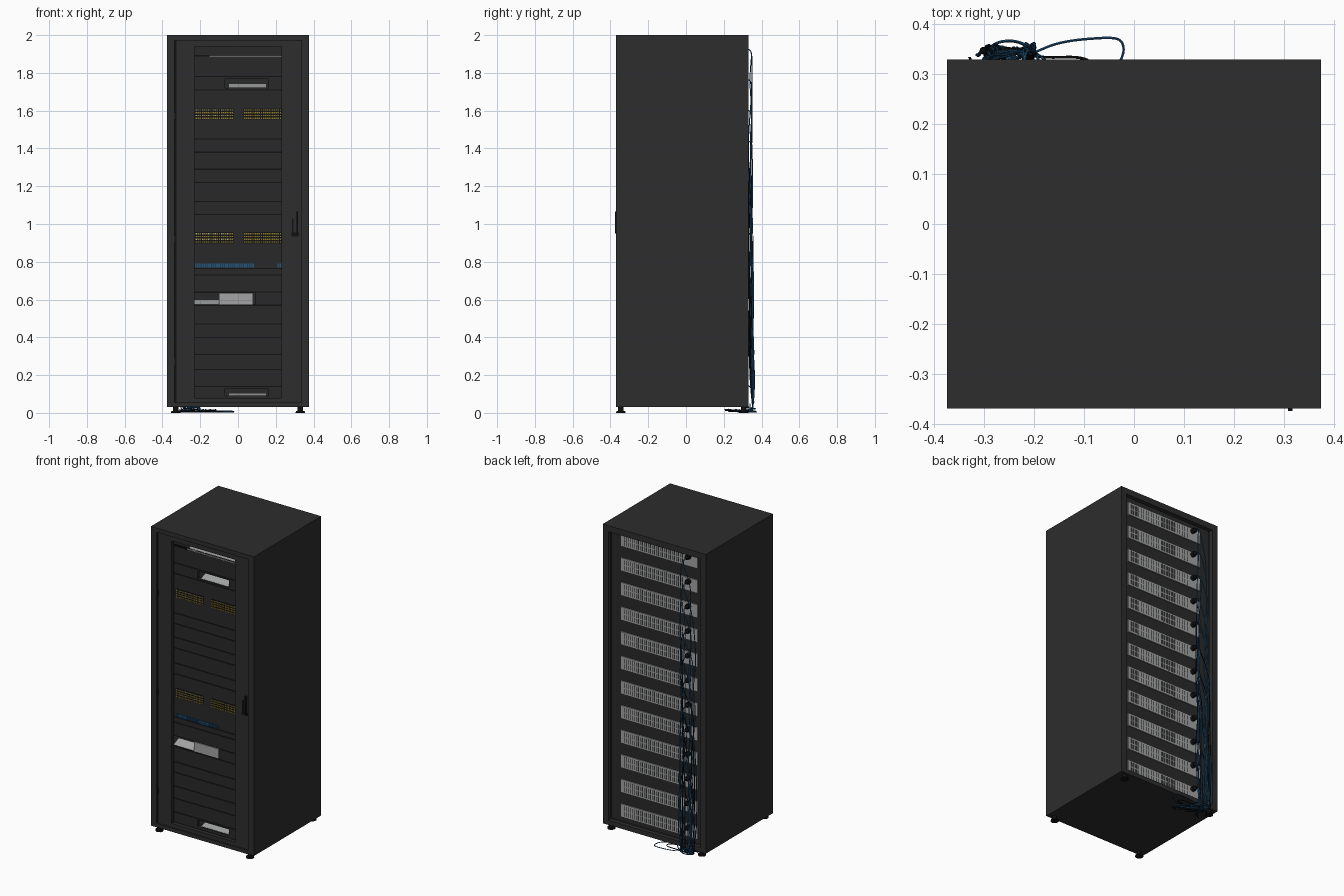
import bpy, bmesh, math, random
from mathutils import Vector, Matrix

if "Cube" in bpy.data.objects:
    bpy.data.objects.remove(bpy.data.objects["Cube"])

random.seed(4)


def material(name, rgb):
    m = bpy.data.materials.new(name)
    m.diffuse_color = (*rgb, 1)
    m.use_nodes = True
    m.node_tree.nodes["Principled BSDF"].inputs["Base Color"].default_value = m.diffuse_color
    return m


CHARCOAL = material("charcoal", (0.026, 0.026, 0.026))
DARK = material("dark_unit", (0.022, 0.022, 0.022))
BLACK = material("black", (0.006, 0.006, 0.006))
GREY = material("light_grey", (0.36, 0.37, 0.365))
YELLOW = material("yellow", (0.30, 0.21, 0.03))
BLUE = material("blue", (0.015, 0.085, 0.19))


def finish(name, bm, mat, smooth=False):
    me = bpy.data.meshes.new(name)
    bm.to_mesh(me)
    bm.free()
    me.materials.append(mat)
    ob = bpy.data.objects.new(name, me)
    bpy.context.collection.objects.link(ob)
    if smooth:
        bpy.ops.object.select_all(action='DESELECT')
        ob.select_set(True)
        bpy.context.view_layer.objects.active = ob
        bpy.ops.object.shade_smooth_by_angle(angle=math.radians(40))
    return ob


def boxes(name, items, mat):
    """One mesh from boxes given as (x0, x1, y0, y1, z0, z1)."""
    bm = bmesh.new()
    for x0, x1, y0, y1, z0, z1 in items:
        mid = Vector(((x0 + x1) / 2, (y0 + y1) / 2, (z0 + z1) / 2))
        size = Matrix.Diagonal((x1 - x0, y1 - y0, z1 - z0, 1))
        bmesh.ops.create_cube(bm, size=1, matrix=Matrix.Translation(mid) @ size)
    return finish(name, bm, mat)


def frame(name, outer, inner, y0, y1, mat):
    """Rectangular frame; outer and inner are (x0, x1, z0, z1)."""
    a, b, c, d = outer
    e, f, g, h = inner
    return boxes(name, [(a, e, y0, y1, c, d), (f, b, y0, y1, c, d),
                        (e, f, y0, y1, c, g), (e, f, y0, y1, h, d)], mat)


def cylinders(name, items, mat):
    """Cones given as (position, axis rotation, r1, r2, depth)."""
    bm = bmesh.new()
    for pos, rot, r1, r2, depth in items:
        bmesh.ops.create_cone(bm, cap_ends=True, segments=16, radius1=r1, radius2=r2,
                              depth=depth, matrix=Matrix.Translation(pos) @ rot)
    return finish(name, bm, mat, True)


def ramp(name, x0, x1, y0, z0, y1, z1, mat):
    """Thin light tray rising towards the back."""
    bm = bmesh.new()
    v = [bm.verts.new(p) for p in ((x0, y0, z0), (x1, y0, z0), (x1, y1, z1), (x0, y1, z1))]
    face = bm.faces.new(v)
    r = bmesh.ops.extrude_face_region(bm, geom=[face])
    bmesh.ops.translate(bm, vec=(0, 0.002, -0.004),
                        verts=[g for g in r["geom"] if isinstance(g, bmesh.types.BMVert)])
    bmesh.ops.recalc_face_normals(bm, faces=bm.faces)
    return finish(name, bm, mat)


# Cabinet shell
boxes("side_panels", [(s - 0.01, s + 0.01, -0.37, 0.33, 0.03, 2.0) for s in (-0.365, 0.365)], CHARCOAL)
boxes("top_panel", [(-0.375, 0.375, -0.37, 0.33, 1.98, 2.0)], CHARCOAL)
boxes("bottom_panel", [(-0.375, 0.375, -0.37, 0.33, 0.03, 0.05)], CHARCOAL)
OUT = (-0.375, 0.375, 0.03, 2.0)
frame("front_frame", OUT, (-0.335, 0.335, 0.055, 1.972), -0.37, -0.335, CHARCOAL)
frame("back_frame", OUT, (-0.335, 0.335, 0.06, 1.96), 0.30, 0.33, CHARCOAL)

# Door with tall window, hinge rod and handle
frame("door", (-0.326, 0.335, 0.055, 1.972), (-0.23, 0.23, 0.08, 1.94), -0.362, -0.335, CHARCOAL)
boxes("hinge_rod", [(-0.335, -0.326, -0.358, -0.345, 0.055, 1.972)], BLACK)
boxes("hinges", [(-0.336, -0.325, -0.366, -0.35, z, z + 0.04) for z in (0.25, 0.9, 1.55)], BLACK)
boxes("door_handle", [(0.282, 0.322, -0.367, -0.361, 0.935, 0.955),
                      (0.287, 0.294, -0.367, -0.361, 0.955, 1.03),
                      (0.309, 0.318, -0.375, -0.361, 0.95, 1.065)], BLACK)

# Levelling feet
up = Matrix.Identity(4)
feet = []
for x in (-0.33, 0.33):
    for y in (-0.345, 0.305):
        feet += [((x, y, 0.005), up, 0.025, 0.023, 0.01), ((x, y, 0.022), up, 0.014, 0.014, 0.025)]
cylinders("feet", feet, BLACK)

# Inner chassis filling the cabinet
boxes("chassis", [(-0.35, 0.35, -0.22, 0.275, 0.05, 1.98)], DARK)

# Front rack units behind the window
Y0, Y1 = -0.32, -0.30
edges = [0.14, 0.23, 0.31, 0.40, 0.47, 0.57, None, 0.64, 0.73, 0.765, 1.05, 1.12, 1.22,
         1.29, 1.38, 1.45, 1.71, None, 1.78, 1.89]
units = [(-0.3, 0.3, Y0, Y1, a + 0.003, b - 0.003)
         for a, b in zip(edges, edges[1:]) if a is not None and b is not None]
for a, b in ((0.06, 0.14), (1.71, 1.78)):
    units += [(-0.3, -0.07, Y0, Y1, a + 0.003, b - 0.003), (0.16, 0.3, Y0, Y1, a + 0.003, b - 0.003),
              (-0.07, 0.16, Y0, Y1, b - 0.012, b - 0.003)]
units += [(-0.07, 0.16, Y0, Y1, 1.713, 1.72), (-0.07, 0.16, Y0, Y1, 0.063, 0.09),
          (0.09, 0.3, Y0, Y1, 0.573, 0.637)]
boxes("front_units", units, DARK)
boxes("unit_gaps", [(-0.3, 0.3, Y0 + 0.006, Y1 - 0.002, z - 0.003, z + 0.003)
                    for z in edges if z is not None], BLACK)

# Light trays seen through the openings
ramp("upper_slot_tray", -0.05, 0.15, -0.315, 1.722, -0.26, 1.745, GREY)
ramp("lower_slot_tray", -0.05, 0.15, -0.315, 0.092, -0.26, 0.106, GREY)
ramp("bay_tray", -0.25, -0.10, -0.315, 0.575, -0.26, 0.60, GREY)
boxes("bay_plate", [(-0.10, 0.08, -0.317, -0.305, 0.573, 0.635)], GREY)
boxes("top_unit_lid", [(-0.15, 0.3, -0.318, -0.22, 1.886, 1.893)], GREY)

# Patch panels: two banks of small ports at two heights
yellow, pale, sockets = [], [], []
for z in (0.90, 1.555):
    for x0, n in ((-0.228, 18), (0.028, 18)):
        sockets.append((x0, x0 + 0.204, Y0 - 0.002, Y0, z - 0.002, z + 0.057))
        for row in range(4):
            for i in range(n):
                x = x0 + 0.003 + i * 0.0112
                zz = z + 0.002 + row * 0.0145
                b = (x, x + 0.0075, Y0 - 0.006, Y0 - 0.001, zz, zz + 0.0065)
                (pale if x0 < 0 and row in (1, 3) and i % 3 == 0 else yellow).append(b)
boxes("port_recesses", sockets, BLACK)
boxes("yellow_ports", yellow, YELLOW)
boxes("pale_ports", pale, GREY)

# Blue network ports
blue = []
for row in range(2):
    for i in range(41):
        x = -0.228 + i * 0.0112
        if x < 0.085 or x > 0.2:
            blue.append((x, x + 0.009, Y0 - 0.005, Y0, 0.769 + row * 0.012, 0.779 + row * 0.012))
boxes("blue_ports", blue, BLUE)

# Back power units: grey plates with vent slots and a round plug each
plates, slots, plugs = [], [], []
back = Matrix.Rotation(-math.pi / 2, 4, 'X')
heights = [0.08 + 0.162 * k for k in range(12)]
for z in heights:
    plates.append((-0.28, 0.28, 0.27, 0.282, z, z + 0.086))
    for i in range(46):
        x = -0.18 + i * 0.0097
        slots += [(x, x + 0.002, 0.28, 0.2828, z + a, z + a + 0.03) for a in (0.01, 0.046)]
    plugs += [((-0.22, 0.293, z + 0.066), back, 0.016, 0.016, 0.024),
              ((-0.22, 0.312, z + 0.066), back, 0.013, 0.007, 0.018)]
boxes("back_plates", plates, GREY)
boxes("back_vents", slots, BLACK)
cylinders("power_plugs", plugs, BLACK)


def cable(name, pts, mat, radius=0.0028):
    cu = bpy.data.curves.new(name + "_path", 'CURVE')
    cu.dimensions = '3D'
    cu.bevel_depth, cu.bevel_resolution, cu.resolution_u = radius, 1, 6
    sp = cu.splines.new('NURBS')
    sp.points.add(len(pts) - 1)
    for p, c in zip(sp.points, pts):
        p.co = (*c, 1)
    sp.order_u, sp.use_endpoint_u = 4, True
    tmp = bpy.data.objects.new("cable_path", cu)
    me = bpy.data.meshes.new_from_object(tmp)
    bpy.data.objects.remove(tmp)
    bm = bmesh.new()
    bm.from_mesh(me)
    bpy.data.meshes.remove(me)
    finish(name, bm, mat, True)


# Cables hanging from each plug and trailing on the floor
R = random.uniform
for k, z in enumerate(heights):
    for j in range(2):
        zp, x, y = z + 0.066, R(-0.31, -0.20), R(0.325, 0.345)
        pts = [(-0.22, 0.315, zp), (-0.22, 0.345, zp), (-0.22 + R(-.02, .02), 0.35, zp - 0.04)]
        n = max(1, int(zp / 0.16))
        for i in range(1, n):
            pts.append((x + R(-0.018, 0.018), y + R(-0.008, 0.012) + 0.015 * i / n, zp * (1 - i / n)))
        pts += [(x, 0.355, 0.03), (x + R(-.01, .03), 0.35, 0.004), (R(-0.3, -0.18), R(0.28, 0.35), 0.004),
                (R(-0.32, -0.1), R(0.2, 0.3), R(0.004, 0.02))]
        cable("cable_%d_%d" % (k, j), pts, BLUE if (k + j) % 2 == 0 or k > 8 else BLACK)

# Loose loops on the floor
cable("floor_loop", [(-0.23, 0.34, 0.05), (-0.21, 0.335, 0.006), (-0.17, 0.365, 0.005), (-0.07, 0.373, 0.005),
                     (-0.05, 0.3735, 0.005), (-0.03, 0.372, 0.005), (-0.02, 0.36, 0.005),
                     (-0.02, 0.33, 0.008), (-0.06, 0.28, 0.012), (-0.2, 0.26, 0.01)], BLUE)
cable("flat_loop", [(-0.28, 0.36, 0.06), (-0.25, 0.345, 0.006), (-0.18, 0.33, 0.005), (-0.12, 0.338, 0.005),
                    (-0.07, 0.325, 0.005), (-0.10, 0.27, 0.01), (-0.33, 0.30, 0.01), (-0.33, 0.335, 0.01)], BLACK)
cable("coiled_loop", [(-0.22 + 0.045 * math.cos(t) - 0.03, 0.345 + 0.025 * math.sin(t), 0.006 + 0.002 * t)
                      for t in [i * 0.8 for i in range(16)]], BLUE)
